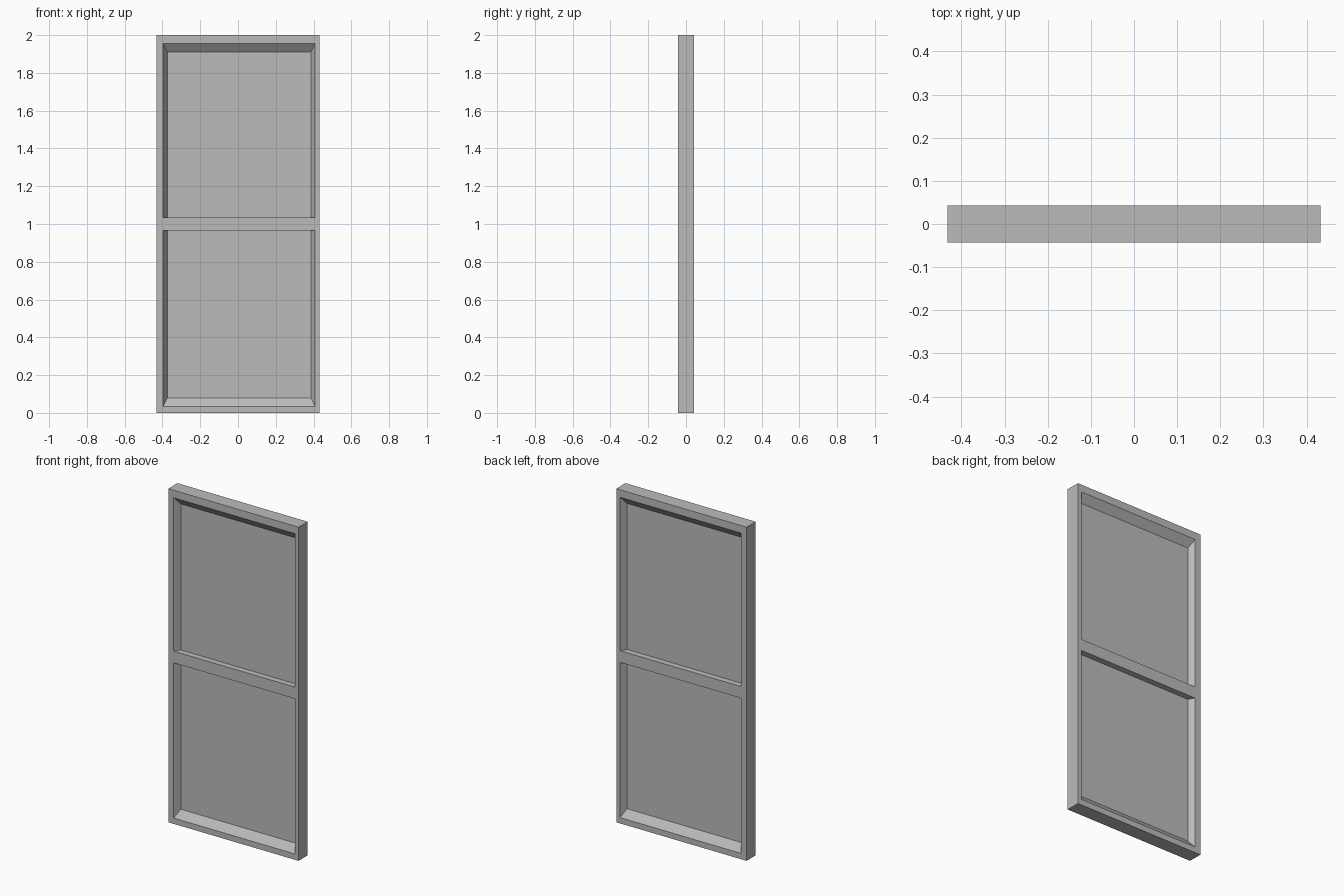
import bpy
import bmesh

cube = bpy.data.objects.get("Cube")
if cube:
    bpy.data.objects.remove(cube, do_unlink=True)

HALF_W, HALF_D, HEIGHT = 0.432, 0.043, 2.0
DEPTH = 0.036                     # recess depth on each side
LEFT, RIGHT = 0.408, -0.396       # opening sides at the surface
SLOPE_X, SLOPE_Z = 0.022, 0.045   # how far the splayed reveals lean in

grey = bpy.data.materials.new("mid grey")
grey.use_nodes = True
grey.diffuse_color = (0.5, 0.5, 0.5, 1)
grey.node_tree.nodes["Principled BSDF"].inputs["Base Color"].default_value = grey.diffuse_color


def loft(name, rings):
    """Solid between two rectangular rings given as (y, x0, x1, z0, z1)."""
    bm = bmesh.new()
    loops = [[bm.verts.new((x, y, z)) for x, z in ((x0, z0), (x1, z0), (x1, z1), (x0, z1))]
             for y, x0, x1, z0, z1 in rings]
    a, b = loops
    bm.faces.new(a)
    bm.faces.new(b)
    for i in range(4):
        j = (i + 1) % 4
        bm.faces.new((a[i], a[j], b[j], b[i]))
    bmesh.ops.recalc_face_normals(bm, faces=bm.faces)
    mesh = bpy.data.meshes.new(name)
    bm.to_mesh(mesh)
    bm.free()
    mesh.materials.append(grey)
    obj = bpy.data.objects.new(name, mesh)
    bpy.context.collection.objects.link(obj)
    return obj


# Door slab: stiles, rails and thin panels in one piece
door = loft("door_slab", [(y, -HALF_W, HALF_W, 0, HEIGHT) for y in (-HALF_D, HALF_D)])


def opening(t, upper):
    """Opening outline at fraction t of the recess depth; the middle rail stays square."""
    x0, x1 = RIGHT + SLOPE_X * t, LEFT - SLOPE_X * t
    if upper:
        return x0, x1, 1.035, 1.955 - SLOPE_Z * t
    return x0, x1, 0.035 + SLOPE_Z * t, 0.965


# Recesses with splayed reveals, upper and lower, front and back
cutters = []
for side, face in ((-1, "front"), (1, "back")):
    for upper in (True, False):
        rings = [(side * (HALF_D - DEPTH * t),) + opening(t, upper) for t in (-0.2, 1)]
        cutter = loft(f"{face}_{'upper' if upper else 'lower'}_cutter", rings)
        cutter.hide_render = True
        cutters.append(cutter)
        mod = door.modifiers.new(cutter.name, "BOOLEAN")
        mod.object = cutter
        mod.operation = "DIFFERENCE"
        mod.solver = "EXACT"

# Bake the cuts and drop the cutters
bpy.context.view_layer.update()
evaluated = door.evaluated_get(bpy.context.evaluated_depsgraph_get())
baked = bpy.data.meshes.new_from_object(evaluated)
door.modifiers.clear()
door.data = baked
for cutter in cutters:
    bpy.data.objects.remove(cutter, do_unlink=True)
